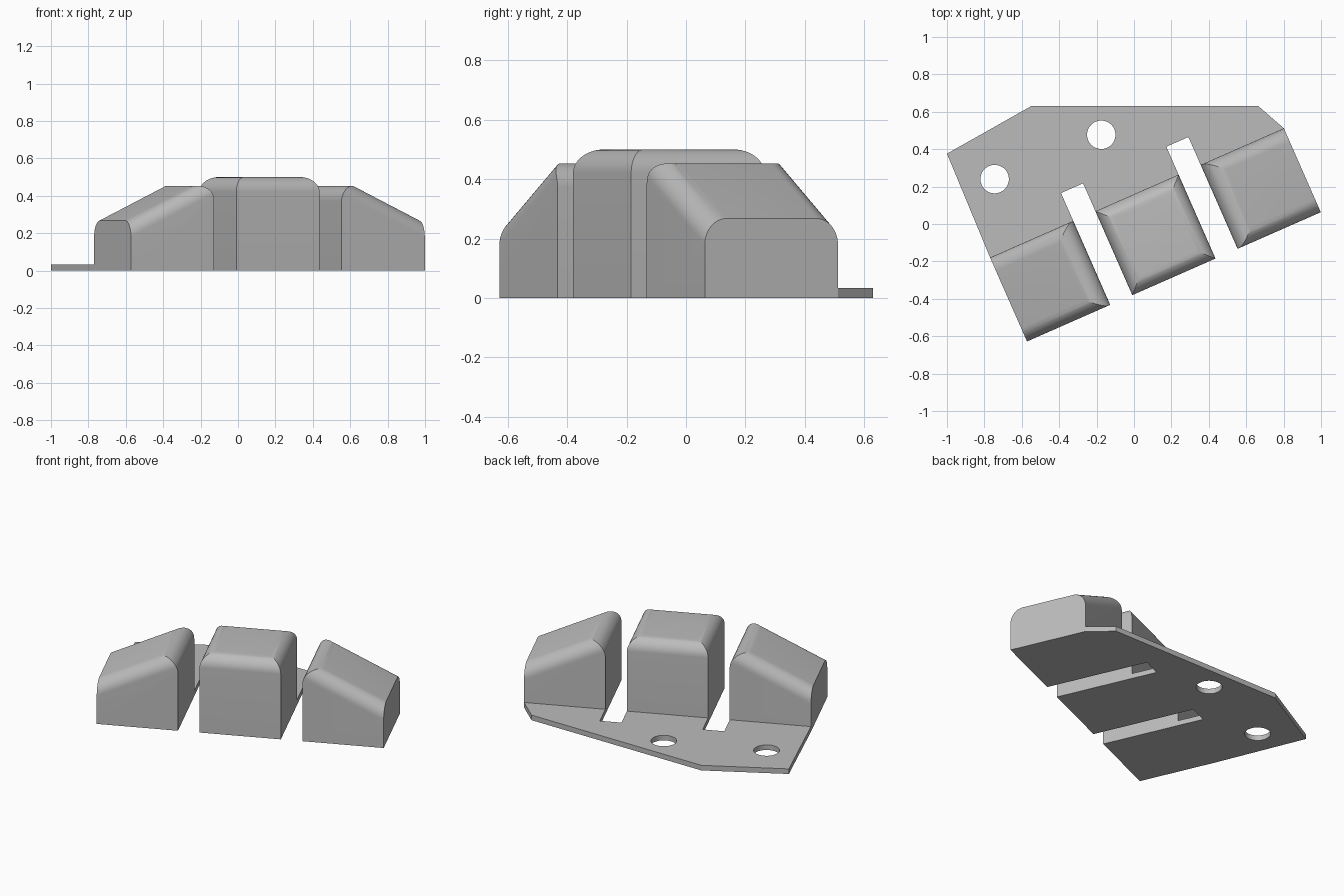
import bpy, bmesh, math
from mathutils import Matrix, Vector

cube = bpy.data.objects.get("Cube")
if cube:
    bpy.data.objects.remove(cube, do_unlink=True)

ANGLE = math.radians(23.75)
ORIGIN = Vector((-0.572, -0.628, 0))   # front corner of the first block
WIDTH, DEPTH, PITCH = 0.486, 0.49, 0.615
HEIGHT, RADIUS, SLOPE = 0.5, 0.08, 0.478
PLATE, SLOT = 0.033, 0.163

grey = bpy.data.materials.new("plain grey")
grey.use_nodes = True
grey.diffuse_color = (0.5, 0.5, 0.5, 1)
grey.node_tree.nodes["Principled BSDF"].inputs["Base Color"].default_value = (0.5, 0.5, 0.5, 1)


def prism(name, points, direction):
    """Extrude a flat outline into a closed solid."""
    bm = bmesh.new()
    face = bm.faces.new([bm.verts.new(p) for p in points])
    solid = bmesh.ops.extrude_face_region(bm, geom=[face])
    moved = [g for g in solid["geom"] if isinstance(g, bmesh.types.BMVert)]
    bmesh.ops.translate(bm, verts=moved, vec=direction)
    bmesh.ops.recalc_face_normals(bm, faces=bm.faces)
    mesh = bpy.data.meshes.new(name)
    bm.to_mesh(mesh)
    bm.free()
    mesh.materials.append(grey)
    obj = bpy.data.objects.new(name, mesh)
    bpy.context.collection.objects.link(obj)
    return obj


def combine(obj, tool, operation):
    """Apply a boolean and discard the tool."""
    tool.hide_render = True
    mod = obj.modifiers.new("cut", "BOOLEAN")
    mod.operation, mod.solver, mod.object = operation, "EXACT", tool
    bpy.context.view_layer.objects.active = obj
    bpy.ops.object.modifier_apply(modifier=mod.name)
    bpy.data.objects.remove(tool, do_unlink=True)


def smooth(obj):
    bpy.ops.object.select_all(action="DESELECT")
    obj.select_set(True)
    bpy.context.view_layer.objects.active = obj
    bpy.ops.object.shade_smooth_by_angle(angle=math.radians(20))


def arc(cx, cz, rx, rz, start, end, steps=12):
    angles = [math.radians(start + (end - start) * i / steps) for i in range(steps + 1)]
    return [(cx + rx * math.cos(a), cz + rz * math.sin(a)) for a in angles]


def block(name, index, slope):
    """Block whose top falls by slope to one side; slope 0 is level."""
    lean = abs(slope)
    stretch = math.sqrt(1 + lean * lean)
    # Width profile: wall, rounded high edge, sloping top
    centre = HEIGHT - lean * RADIUS - RADIUS * stretch
    across = [(0, 0)] + arc(RADIUS, centre, RADIUS, RADIUS, 180, 90 - math.degrees(math.atan(lean)))
    if lean:
        across += [(WIDTH, HEIGHT - lean * WIDTH)]
    else:
        across += arc(WIDTH - RADIUS, centre, RADIUS, RADIUS, 90, 0)
    across += [(WIDTH, 0)]
    # Depth profile: rounded front and back, swept along the slope
    rise = RADIUS * stretch
    top = HEIGHT + lean - rise
    along = ([(0, -2)] + arc(RADIUS, top, RADIUS, rise, 180, 90)
             + arc(DEPTH - RADIUS, top, RADIUS, rise, 90, 0) + [(DEPTH, -2)])
    obj = prism(name, [(u, -0.2, z) for u, z in across], (0, DEPTH + 0.4, 0))
    rounder = prism("rounder", [(-1, v, z) for v, z in along], (3, 0, -3 * lean))
    combine(obj, rounder, "INTERSECT")
    # Mirror the blocks that fall toward the other side
    if slope > 0:
        obj.data.transform(Matrix.Translation((WIDTH, 0, 0)) @ Matrix.Scale(-1, 4, (1, 0, 0)))
        obj.data.flip_normals()
    obj.data.transform(Matrix.Translation(ORIGIN) @ Matrix.Rotation(ANGLE, 4, "Z")
                       @ Matrix.Translation((index * PITCH, 0, 0)))
    smooth(obj)


block("right_sloped_block", 0, SLOPE)
block("middle_block", 1, 0)
block("left_sloped_block", 2, -SLOPE)


def spot(u, v):
    return ORIGIN + Matrix.Rotation(ANGLE, 3, "Z") @ Vector((u, v, 0))


# Mounting plate behind the blocks, with a slot in each gap
outline = [spot(0, DEPTH), (-1, 0.376, 0), (-0.55, 0.63, 0), (0.665, 0.63, 0)]
for i in (2, 1, 0):
    outline.append(spot(i * PITCH + WIDTH, DEPTH))
    if i:
        outline += [spot(i * PITCH, DEPTH), spot(i * PITCH, DEPTH + SLOT),
                    spot((i - 1) * PITCH + WIDTH, DEPTH + SLOT)]
plate = prism("mounting_plate", outline, (0, 0, PLATE))

# Screw holes
for x, y in [(-0.745, 0.24), (-0.175, 0.477)]:
    ring = arc(x, y, 0.076, 0.076, 0, 352.5, 47)
    combine(plate, prism("hole_cutter", [(a, b, -0.1) for a, b in ring], (0, 0, 0.3)), "DIFFERENCE")
smooth(plate)
